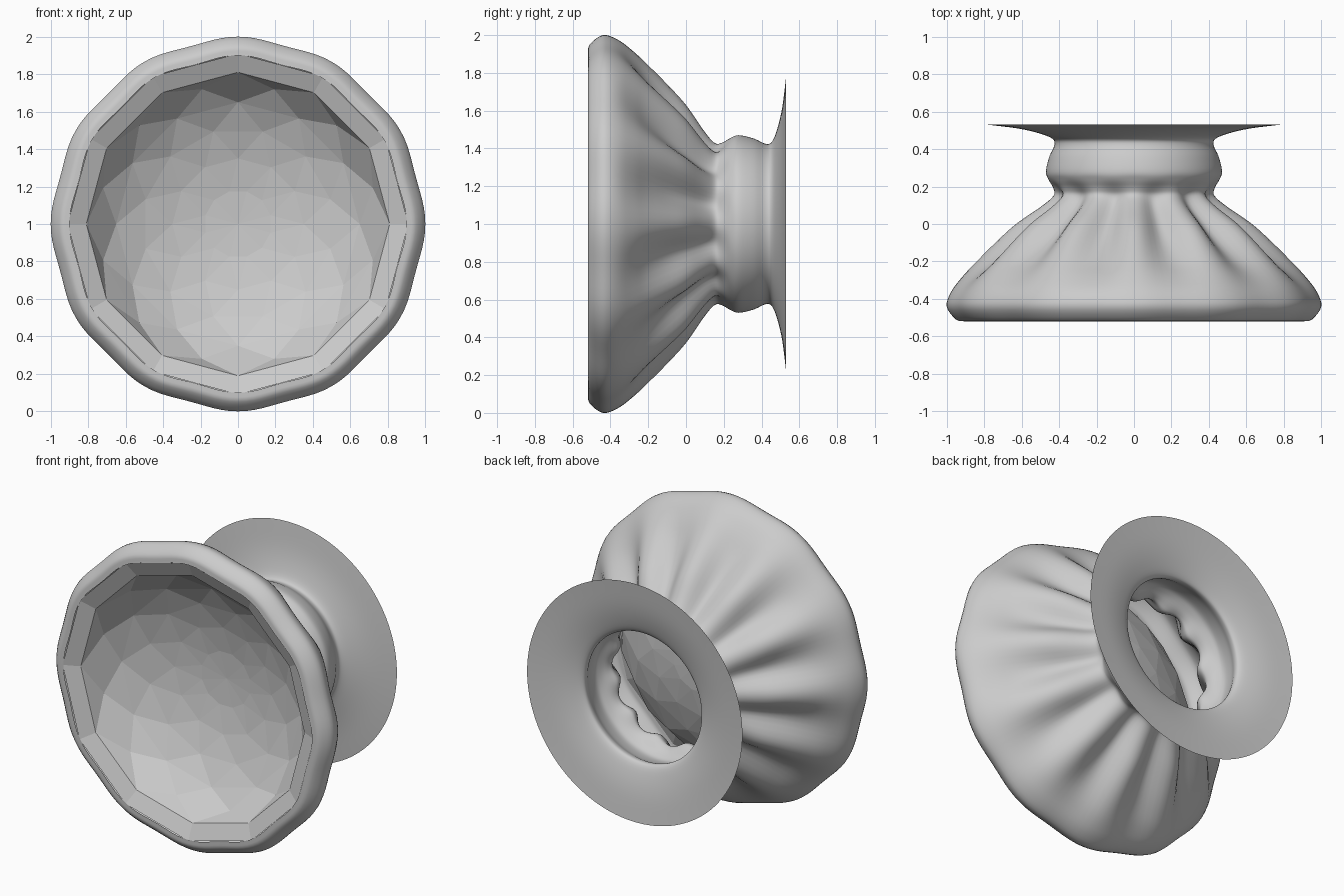
import bpy, math
from mathutils import Vector

if "Cube" in bpy.data.objects:
    bpy.data.objects.remove(bpy.data.objects["Cube"])

FLUTES = 12
CENTRE_Z = 1.0


def spline(pts, steps):
    """Catmull-Rom samples through (y, radius, flute depth) points."""
    pts = [Vector(p) for p in pts]
    pts = [2 * pts[0] - pts[1]] + pts + [2 * pts[-1] - pts[-2]]
    out = []
    for i in range(1, len(pts) - 2):
        a, b, c, d = pts[i - 1:i + 3]
        for k in range(steps):
            t = k / steps
            out.append(0.5 * (2 * b + (c - a) * t + (2 * a - 5 * b + 4 * c - d) * t * t
                              + (3 * b - a - 3 * c + d) * t ** 3))
    out.append(pts[-2])
    return out


def add_mesh(name, verts, faces, smooth):
    mesh = bpy.data.meshes.new(name)
    mesh.from_pydata(verts, [], faces)
    for p in mesh.polygons:
        p.use_smooth = smooth
    obj = bpy.data.objects.new(name, mesh)
    bpy.context.collection.objects.link(obj)
    return obj


def ring(y, r, depth, segs, offset=0.0):
    """One ring round the y axis; depth presses in a valley between flutes."""
    out = []
    for s in range(segs):
        a = 2 * math.pi * (s + offset) / segs       # measured from the top, on a ridge
        rr = r - depth * (0.5 - 0.5 * math.cos(FLUTES * a)) ** 1.1
        out.append((rr * math.sin(a), y, CENTRE_Z + rr * math.cos(a)))
    return out


# Gathered outer shell, running into the neck collar and the flared back flange
shell_profile = [
    (-0.52, 0.90, 0.02), (-0.51, 0.95, 0.018), (-0.44, 1.00, 0.018),
    (-0.36, 0.975, 0.02), (-0.28, 0.915, 0.045), (-0.20, 0.84, 0.085),
    (-0.10, 0.74, 0.115), (0.00, 0.63, 0.115), (0.09, 0.50, 0.075),
    (0.15, 0.43, 0.035), (0.19, 0.43, 0.015), (0.235, 0.455, 0.0),
    (0.28, 0.47, 0.0), (0.36, 0.452, 0.0), (0.42, 0.425, 0.0),
    (0.455, 0.435, 0.0), (0.485, 0.51, 0.0), (0.51, 0.62, 0.0), (0.53, 0.78, 0.0)]
SEGS = FLUTES * 12
rows = spline(shell_profile, 4)
verts = [v for y, r, d in rows for v in ring(y, r, d, SEGS)]
faces = [(i * SEGS + s, i * SEGS + (s + 1) % SEGS,
          (i + 1) * SEGS + (s + 1) % SEGS, (i + 1) * SEGS + s)
         for i in range(len(rows) - 1) for s in range(SEGS)]
add_mesh("gathered_shell", verts, faces, True)

# Faceted bowl closing the front: staggered rings of triangles
bowl_profile = [(-0.515, 0.91), (-0.47, 0.81), (-0.36, 0.745), (-0.275, 0.65),
                (-0.205, 0.51), (-0.155, 0.35), (-0.125, 0.18)]
N = FLUTES
verts, faces = [], []
offsets = [0, 0, 0.5, 1, 1.5, 2, 2.5]
for (y, r), off in zip(bowl_profile, offsets):
    verts += ring(y, r, 0, N, off)
verts.append((0, -0.115, CENTRE_Z))
for i in range(len(bowl_profile) - 1):
    for s in range(N):
        a, b = i * N + s, i * N + (s + 1) % N
        if offsets[i] == offsets[i + 1]:
            faces.append((b, a, a + N, b + N))
        else:
            faces += [(b, a, a + N), (b, a + N, b + N)]
last = (len(bowl_profile) - 1) * N
faces += [(last + (s + 1) % N, last + s, len(verts) - 1) for s in range(N)]
add_mesh("front_bowl", verts, faces, False)
